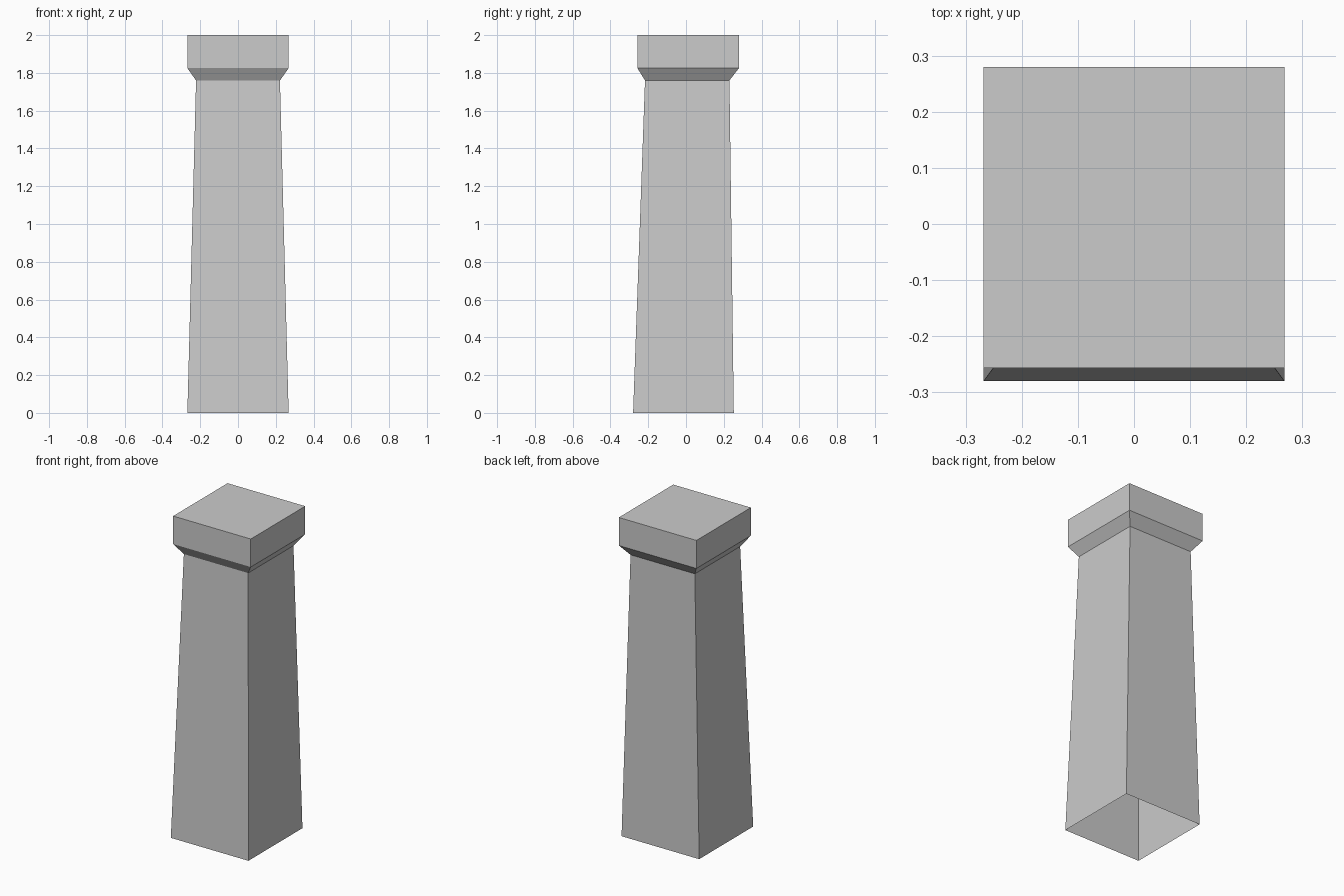
import bpy
import bmesh

if "Cube" in bpy.data.objects:
    bpy.data.objects.remove(bpy.data.objects["Cube"])

# Plain grey stone
stone = bpy.data.materials.new("grey_stone")
stone.use_nodes = True
GREY = (0.6, 0.6, 0.6, 1)
stone.diffuse_color = GREY
stone.node_tree.nodes["Principled BSDF"].inputs["Base Color"].default_value = GREY

# Section levels: height, half width, front y, back y
BASE = (0.0, 0.268, -0.28, 0.253)
NECK = (1.76, 0.222, -0.217, 0.23)
FLARE = (1.825, 0.268, -0.257, 0.28)
TOP = (2.0, 0.268, -0.257, 0.28)


def add_ring(bm, level):
    z, half, front, back = level
    corners = ((-half, front), (half, front), (half, back), (-half, back))
    return [bm.verts.new((x, y, z)) for x, y in corners]


# Square pillar: tapering shaft, flared neck and block cap, open underneath
bm = bmesh.new()
rings = [add_ring(bm, level) for level in (BASE, NECK, FLARE, TOP)]
for lower, upper in zip(rings, rings[1:]):
    for i in range(4):
        j = (i + 1) % 4
        bm.faces.new((lower[i], lower[j], upper[j], upper[i]))
bm.faces.new(rings[-1])

mesh = bpy.data.meshes.new("pillar")
bm.to_mesh(mesh)
bm.free()
mesh.materials.append(stone)
pillar = bpy.data.objects.new("pillar", mesh)
bpy.context.collection.objects.link(pillar)
